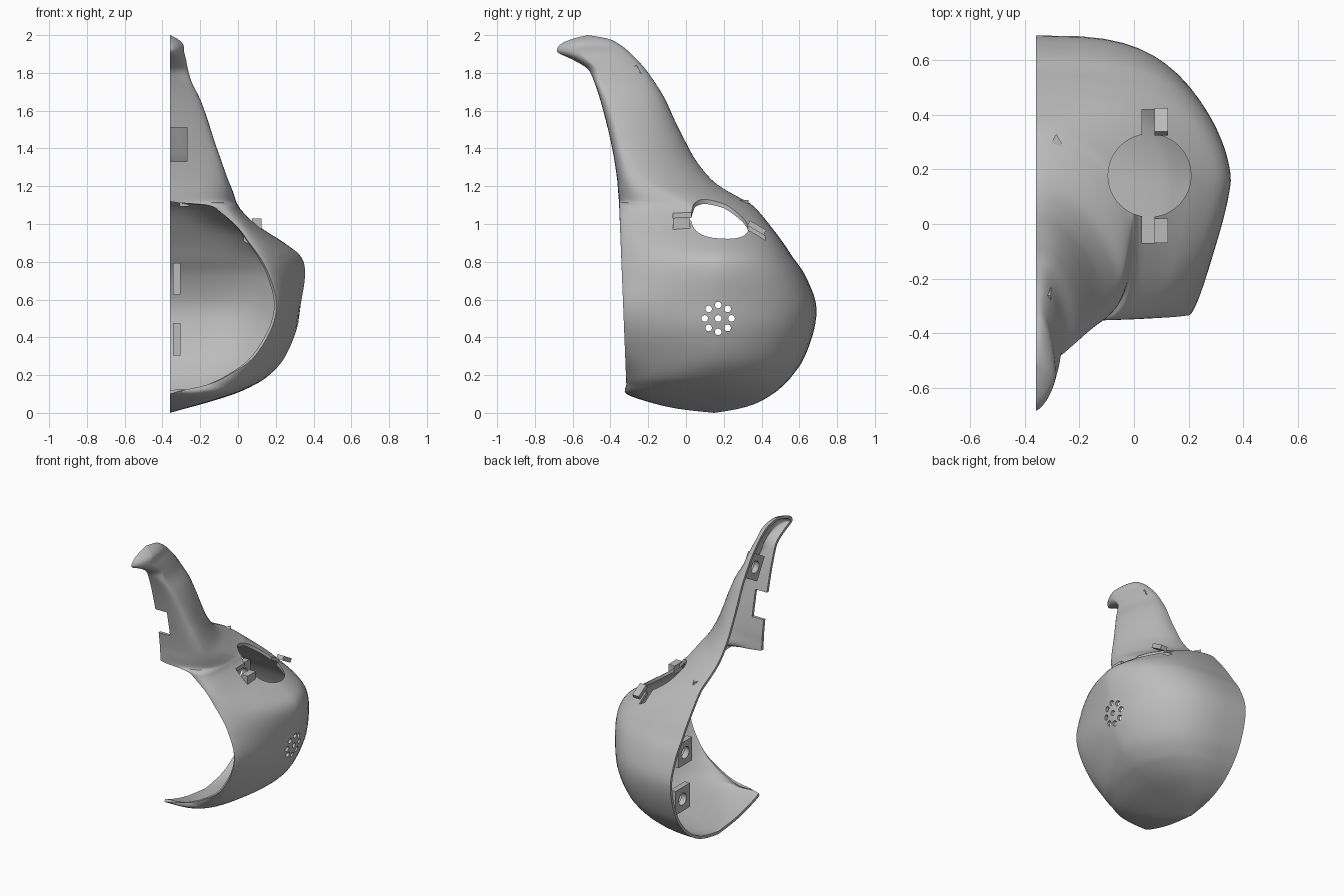
import bpy, bmesh
from math import sin, cos, pi, radians
from mathutils import Matrix, Vector

old = bpy.data.objects.get("Cube")
if old:
    bpy.data.objects.remove(old, do_unlink=True)

CUT = -0.36      # flat plane where the half shell ends
COLS = 16        # columns from lip to flank, and from flank to back

grey = bpy.data.materials.new("plain grey")
grey.use_nodes = True
grey.diffuse_color = (0.5, 0.5, 0.5, 1)
grey.node_tree.nodes["Principled BSDF"].inputs["Base Color"].default_value = grey.diffuse_color


def add_object(name, bm, helper=False):
    mesh = bpy.data.meshes.new(name)
    bm.to_mesh(mesh)
    bm.free()
    ob = bpy.data.objects.new(name, mesh)
    bpy.context.scene.collection.objects.link(ob)
    ob.hide_render = helper
    if not helper:
        mesh.materials.append(grey)
    return ob


def box(name, centre, size, tilt=0, helper=False):
    bm = bmesh.new()
    place = (Matrix.Translation(centre) @ Matrix.Rotation(radians(tilt), 4, 'X')
             @ Matrix.Diagonal((*size, 1)))
    bmesh.ops.create_cube(bm, size=1, matrix=place)
    return add_object(name, bm, helper)


def rods(name, centres, radius, length, axis='Z'):
    bm = bmesh.new()
    turn = Matrix.Rotation(pi / 2, 4, 'Y') if axis == 'X' else Matrix()
    for c in centres:
        bmesh.ops.create_cone(bm, cap_ends=True, segments=48 if axis == 'Z' else 24,
                              radius1=radius, radius2=radius, depth=length,
                              matrix=Matrix.Translation(c) @ turn)
    return add_object(name, bm, True)


def bake(ob, cutters=()):
    """Cut the helpers out of the object, then remove them."""
    for c in cutters:
        mod = ob.modifiers.new(c.name, 'BOOLEAN')
        mod.operation, mod.solver, mod.object = 'DIFFERENCE', 'EXACT', c
    bpy.context.view_layer.update()
    graph = bpy.context.evaluated_depsgraph_get()
    mesh = bpy.data.meshes.new_from_object(ob.evaluated_get(graph))
    ob.modifiers.clear()
    ob.data = mesh
    for c in cutters:
        bpy.data.objects.remove(c, do_unlink=True)


def clamp(v):
    return max(0, min(1, v))


# Shell levels. Belly: height, back, flank, front
belly = [(0, .15, CUT, .15), (.02, .27, -.29, -.03), (.05, .37, -.18, -.17)]
# Body with the open front: height, back, flank, lip
body = [(.1, .46, -.02, CUT), (.15, .52, .09, -.16), (.2, .565, .165, -.05),
        (.29, .625, .245, .08), (.44, .678, .31, .175), (.58, .688, .333, .205),
        (.73, .63, .355, .165), (.825, .565, .335, .115), (.9, .515, .245, .06),
        (.98, .455, .125, 0), (1.06, .39, .03, -.09), (1.1, .35, 0, -.16)]
# Horn: height, back, flank, widest point, front
horn = [(1.12, .32, -.01, -.03, -.355), (1.18, .21, -.03, -.14, -.36),
        (1.24, .13, -.055, -.23, -.365), (1.34, .05, -.09, -.29, -.38),
        (1.44, -.005, -.125, -.32, -.4), (1.55, -.06, -.16, -.35, -.425),
        (1.66, -.11, -.2, -.39, -.455), (1.75, -.165, -.245, -.44, -.485),
        (1.82, -.215, -.265, -.47, -.52), (1.87, -.26, -.275, -.52, -.6),
        (1.91, -.3, -.285, -.55, -.68), (1.95, -.35, -.29, -.55, -.665),
        (1.98, -.41, -.32, -.53, -.6), (2, -.52, CUT, -.52, -.52)]

levels = [(z, b, s, .15, CUT, f) for z, b, s, f in belly]
levels += [(z, b, s, .16 - .13 * clamp((z - .95) / .15) ** 1.5, lip, -.31 - .04 * z)
           for z, b, s, lip in body]
levels += [(z, b, s, w, CUT, f) for z, b, s, w, f in horn]


def front_power(z):
    """Low is boxy, high is straight."""
    if z > 1.12:
        return .55 + .8 * clamp((z - 1.75) / .1)
    return 1.5 - .95 * max(clamp((.3 - z) / .2), clamp((z - .8) / .32))


def section(z, back, flank, widest, lip, front):
    """Horizontal curve from the front lip round the flank to the back."""
    p, row = front_power(z), []
    blend = clamp((z - 1) / .15) - .6 * clamp((z - 1.3) / .3)
    qx, qy = .62 + .58 * blend, 1.2 + .2 * blend
    for j in range(COLS):
        t = pi / 2 * (1 - j / COLS)
        row.append(Vector((lip + (flank - lip) * abs(cos(t)) ** p,
                           widest + (front - widest) * sin(t) ** p, z)))
    for j in range(COLS + 1):
        t = pi / 2 * j / COLS
        row.append(Vector((CUT + (flank - CUT) * abs(cos(t)) ** qx,
                           widest + (back - widest) * sin(t) ** qy, z)))
    row[0].x, row[-1].x = lip, CUT
    return row


def spline(a, b, c, d, t):
    return (b * 2 + (c - a) * t + (a * 2 - b * 5 + c * 4 - d) * t ** 2
            + (b * 3 - a - c * 3 + d) * t ** 3) / 2


# Main shell lofted through the sections
keys = [section(*lv) for lv in levels]
rows, last = [], len(keys) - 1
for i in range(last):
    a, b, c, d = (keys[max(0, min(last, i + k))] for k in (-1, 0, 1, 2))
    for step in range(4):
        rows.append([spline(*pts, step / 4) for pts in zip(a, b, c, d)])
rows.append(keys[-1])

bm = bmesh.new()
grid = [[bm.verts.new(p) for p in row] for row in rows]
for lower, upper in zip(grid, grid[1:]):
    for j in range(len(lower) - 1):
        bm.faces.new((lower[j], lower[j + 1], upper[j + 1], upper[j]))
bmesh.ops.remove_doubles(bm, verts=bm.verts, dist=.0002)
shell = add_object("half_shell", bm)
wall = shell.modifiers.new("wall", 'SOLIDIFY')
wall.thickness, wall.offset = .02, -1
bake(shell)
for v in shell.data.vertices:      # keep the rim flat on the cut plane
    v.co.x = max(v.co.x, CUT)

# Openings: round socket, its slots, front notch and the ring of small holes
ring = [(.3, .17, .5)] + [(.3, .17 + .071 * cos(k * pi / 4), .5 + .071 * sin(k * pi / 4))
                          for k in range(8)]
bake(shell, [
    rods("socket_cutter", [(.057, .178, 1)], .152, .5),
    box("front_slot_cutter", (.052, -.02, 1), (.045, .1, .3), helper=True),
    box("rear_slot_cutter", (.052, .37, 1), (.045, .1, .3), helper=True),
    box("notch_cutter", (CUT, -.39, 1.42), (.18, .16, .18), helper=True),
    rods("small_hole_cutter", ring, .0175, .5, 'X')])
parts = [shell]

# Clip blocks beside the socket
parts.append(box("front_clip", (.1, -.025, 1), (.05, .09, .06)))
parts.append(box("rear_clip", (.1, .375, .98), (.05, .1, .03), -30))

# Screw tabs inside the back wall
for name, centre, size, tilt in (
        ("lower_tab", (-.325, .53, .39), (.04, .16, .17), 0),
        ("middle_tab", (-.325, .5, .71), (.04, .15, .165), 0),
        ("horn_tab", (-.325, -.285, 1.73), (.04, .15, .17), 30)):
    tab = box(name, centre, size, tilt)
    bake(tab, [rods(name + "_hole", [centre], .042, .2, 'X')])
    parts.append(tab)

# Small locating wedge under the crown
bm = bmesh.new()
bmesh.ops.create_cone(bm, cap_ends=True, segments=3, radius1=.03, radius2=.03, depth=.035,
                      matrix=Matrix.Translation((-.285, .3, 1.11)))
parts.append(add_object("locating_wedge", bm))

for ob in bpy.context.view_layer.objects:
    ob.select_set(ob in parts)
bpy.context.view_layer.objects.active = shell
bpy.ops.object.shade_smooth_by_angle(angle=radians(35))
